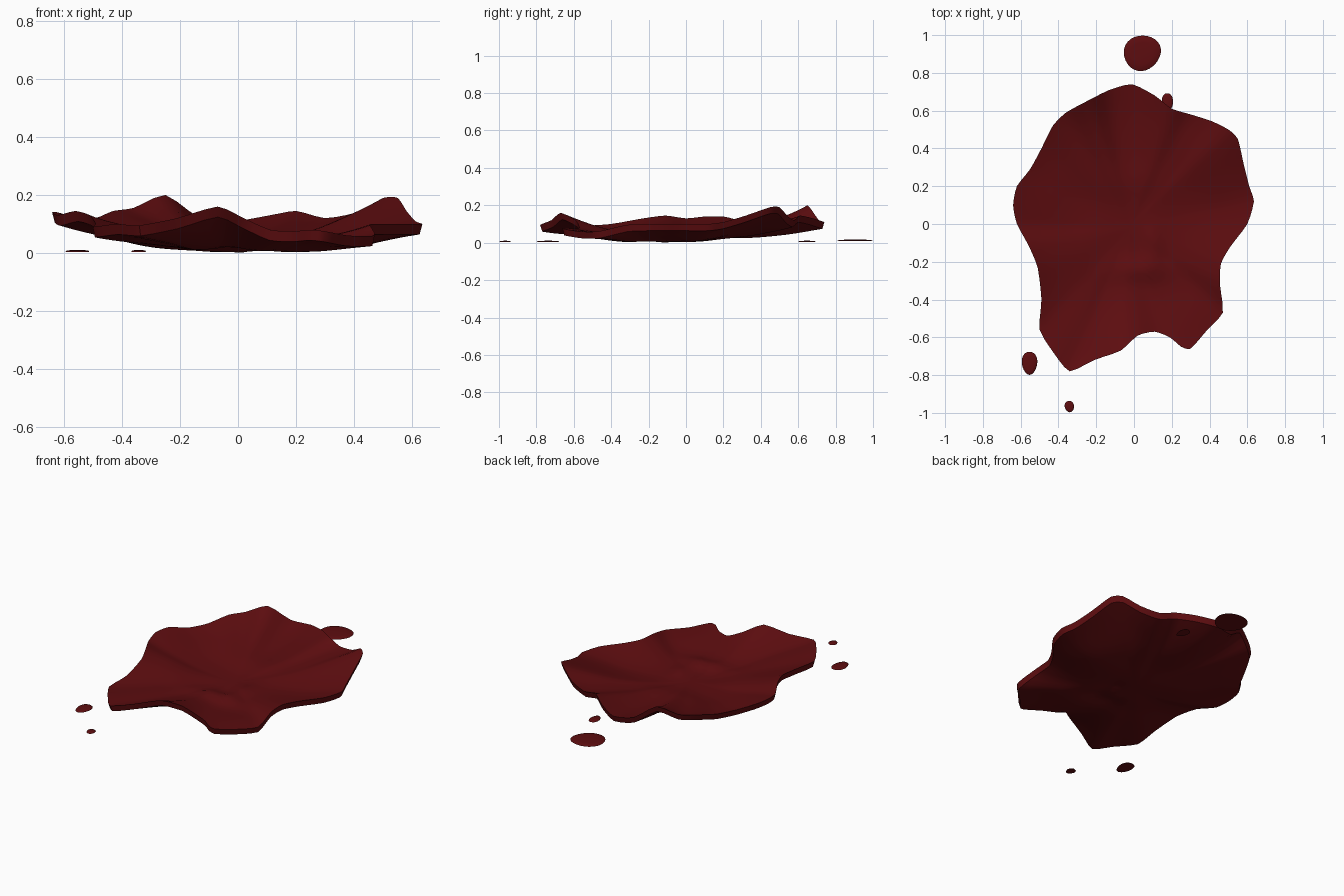
import bpy, bmesh, math
from mathutils import Vector, noise

if "Cube" in bpy.data.objects:
    bpy.data.objects.remove(bpy.data.objects["Cube"])

red = bpy.data.materials.new("dark red")
red.diffuse_color = (0.11, 0.004, 0.005, 1)
red.use_nodes = True
red.node_tree.nodes["Principled BSDF"].inputs["Base Color"].default_value = red.diffuse_color

# Rim of the puddle: x, y, height of the upper edge, counter-clockwise from the right
RIM = [(.60, 0, .10), (.635, .12, .10), (.61, .20, .11), (.58, .32, .145), (.55, .45, .19),
       (.50, .50, .19), (.41, .545, .14), (.30, .58, .12), (.20, .61, .145), (.11, .68, .13),
       (-.01, .74, .11), (-.13, .71, .12), (-.25, .65, .20), (-.36, .59, .155), (-.43, .52, .145),
       (-.49, .40, .12), (-.55, .29, .12), (-.62, .20, .14), (-.64, .10, .14), (-.62, 0, .13),
       (-.56, -.11, .145), (-.51, -.23, .13), (-.49, -.40, .10), (-.50, -.56, .09),
       (-.42, -.69, .10), (-.34, -.78, .095), (-.21, -.72, .12), (-.07, -.67, .16),
       (.02, -.59, .12), (.11, -.57, .08), (.19, -.60, .075), (.25, -.65, .08), (.30, -.66, .075),
       (.38, -.57, .06), (.47, -.47, .06), (.455, -.32, .095), (.46, -.21, .10), (.51, -.12, .10)]
THICK = .036


def spline(points, steps):
    """Closed curve through the points, blended with straight lines to keep corners."""
    p = [Vector(q) for q in points]
    out = []
    for i in range(len(p)):
        a, b, c, d = (p[(i + k) % len(p)] for k in (-1, 0, 1, 2))
        for s in range(steps):
            t = s / steps
            cr = .5 * (2*b + (c-a)*t + (2*a-5*b+4*c-d)*t*t + (3*b-a-3*c+d)*t**3)
            out.append(cr.lerp(b.lerp(c, t), .4))
    return out


def bump(x, y, cx, cy, rx, ry, h):
    return h * math.exp(-((x-cx)/rx)**2 - ((y-cy)/ry)**2)


def finish(bm, name, angle):
    bmesh.ops.recalc_face_normals(bm, faces=bm.faces)
    me = bpy.data.meshes.new(name)
    bm.to_mesh(me)
    bm.free()
    me.materials.append(red)
    ob = bpy.data.objects.new(name, me)
    bpy.context.collection.objects.link(ob)
    bpy.ops.object.select_all(action='DESELECT')
    ob.select_set(True)
    bpy.context.view_layer.objects.active = ob
    bpy.ops.object.shade_smooth_by_angle(angle=math.radians(angle))
    return ob


def surface(bm, rings):
    """Fan in the middle, quad strips outward."""
    n = len(rings[1])
    for i in range(n):
        j = (i + 1) % n
        bm.faces.new((rings[0][0], rings[1][i], rings[1][j]))
        for a, b in zip(rings[1:], rings[2:]):
            bm.faces.new((a[i], b[i], b[j], a[j]))


# Wavy sheet of liquid, curling up towards its rim
rim = spline(RIM, 3)
R = 16
bm = bmesh.new()
centre = Vector((-.02, -.02))


def height(x, y, t, edge):
    z = .04 + (edge - .04) * t ** 2.2
    soft = t * (1 - t) * 4
    z += .018 * soft * noise.noise(Vector((x * 3.2, y * 3.2, .7)))
    inner = 1 - t ** 4
    z += inner * bump(x, y, .03, -.24, .16, .06, .025)    # crease in the middle
    z += inner * bump(x, y, .10, -.12, .05, .13, .02)
    z += inner * bump(x, y, -.05, .22, .25, .10, .012)
    return z


rings_top, rings_low = [], []
for k in range(R + 1):
    t = k / R
    top, low = [], []
    for p in (rim if k else rim[:1]):
        xy = centre.lerp(Vector((p.x, p.y)), t)
        z = height(xy.x, xy.y, t, p.z)
        top.append(bm.verts.new((xy.x, xy.y, z)))
        under = centre.lerp(xy, .985)
        low.append(bm.verts.new((under.x, under.y, max(z - THICK, .0))))
    rings_top.append(top)
    rings_low.append(low)
surface(bm, rings_top)
surface(bm, rings_low)
n = len(rim)
for i in range(n):
    j = (i + 1) % n
    bm.faces.new((rings_top[-1][i], rings_top[-1][j], rings_low[-1][j], rings_low[-1][i]))
finish(bm, "puddle", 40)


# Flat separate drops around it
def drop(name, x, y, rx, ry, z, wobble, lean):
    bm = bmesh.new()
    rings = []
    for r, h in ((0, .007), (.6, .006), (.92, .004), (1, 0)):
        ring = []
        for i in range(28 if r else 1):
            a = math.tau * i / 28
            w = r * (1 + wobble * math.sin(3 * a + lean))
            ring.append(bm.verts.new((x + rx*w*math.cos(a) + lean*ry*w*math.sin(a)*.2,
                                      y + ry*w*math.sin(a), z + h)))
        rings.append(ring)
    surface(bm, rings)
    bm.faces.new(rings[-1])
    finish(bm, name, 50)


drop("large_drop", .043, .906, .098, .094, .01, .03, .3)
drop("back_drop", .178, .648, .029, .046, .004, .04, -.3)
drop("left_drop", -.553, -.735, .041, .061, .004, .04, 0)
drop("small_front_drop", -.342, -.966, .025, .03, .004, .03, -.3)
